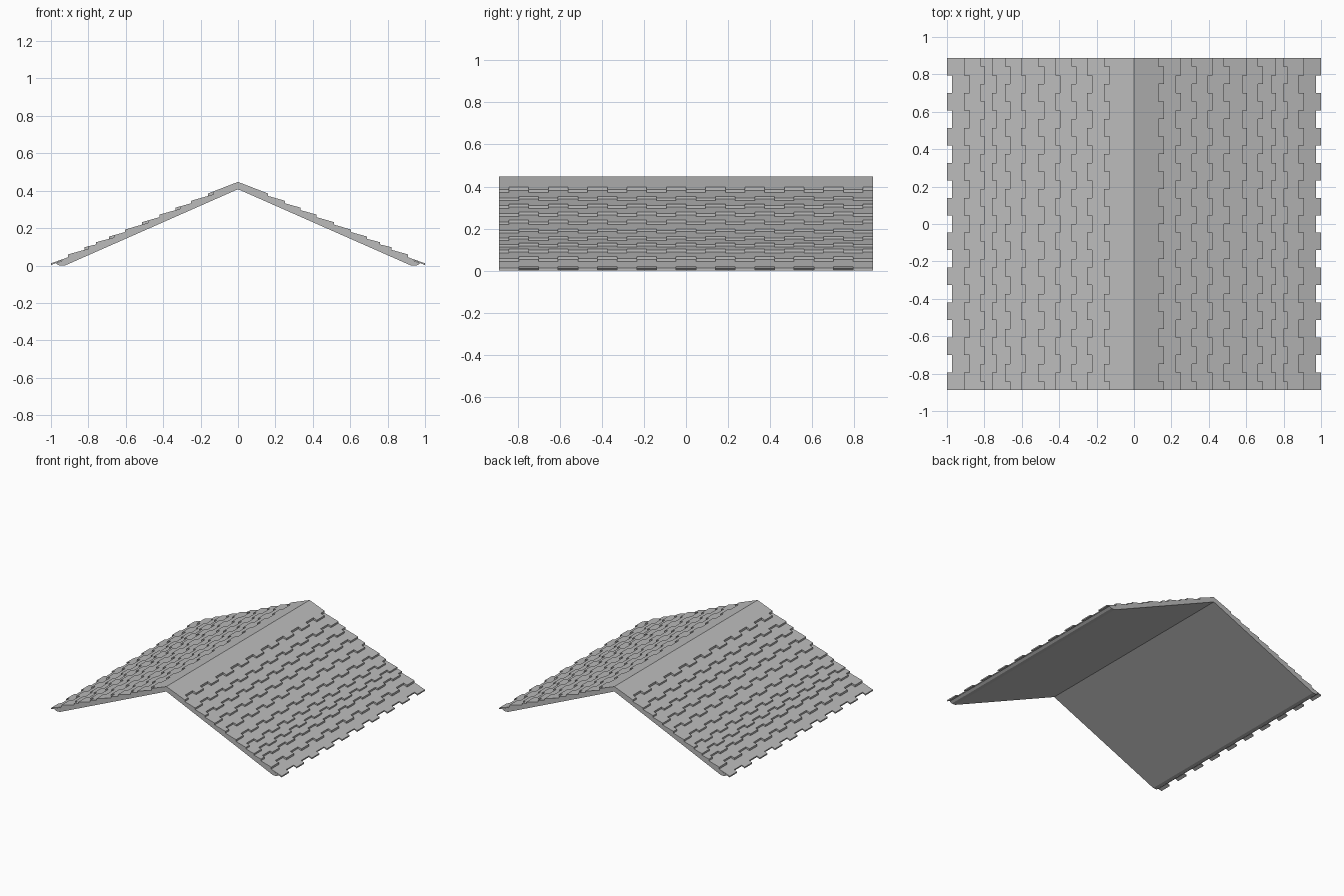
import bpy, bmesh, math
from mathutils import Matrix

if "Cube" in bpy.data.objects:
    bpy.data.objects.remove(bpy.data.objects["Cube"])

HALF_Y = 0.888          # half length of the roof
SLOPE, APEX = 0.435, 0.435
TAB = 2 * HALF_Y / 19   # width of one shingle tab
LIFT = 0.02             # rise of the lower shingle edge

grey = bpy.data.materials.new("shingle grey")
grey.diffuse_color = (0.5, 0.5, 0.5, 1)
grey.use_nodes = True
grey.node_tree.nodes["Principled BSDF"].inputs["Base Color"].default_value = grey.diffuse_color


def base(x):
    return APEX - SLOPE * x


def finish(bm, name):
    bmesh.ops.remove_doubles(bm, verts=bm.verts, dist=1e-5)
    bmesh.ops.recalc_face_normals(bm, faces=bm.faces)
    mesh = bpy.data.meshes.new(name)
    bm.to_mesh(mesh)
    bm.free()
    mesh.materials.append(grey)
    obj = bpy.data.objects.new(name, mesh)
    bpy.context.collection.objects.link(obj)
    return obj


def prism(bm, profile, y0, y1):
    """Closed x-z profile extruded along y."""
    a = [bm.verts.new((x, y0, z)) for x, z in profile]
    b = [bm.verts.new((x, y1, z)) for x, z in profile]
    n = len(profile)
    bm.faces.new(a)
    bm.faces.new(b[::-1])
    for i in range(n):
        j = (i + 1) % n
        bm.faces.new((a[i], b[i], b[j], a[j]))


# Folded roof deck
right = [(0.974, base(0.974)), (0.955, 0.0), (0.925, 0.0)]
bm = bmesh.new()
prism(bm, [(0, APEX)] + right + [(0, 0.408)]
      + [(-x, z) for x, z in reversed(right)], -HALF_Y, HALF_Y)
finish(bm, "roof_deck")


def shingle_row(name, top, edge, notch, start, ridge):
    """Wedge-shaped course with alternating long and short tabs."""
    bm = bmesh.new()
    cuts = [-HALF_Y]
    y = -HALF_Y + (start if start > 0 else TAB)
    while y < HALF_Y - 0.001:
        cuts.append(y)
        y += TAB
    cuts.append(HALF_Y)
    rise0 = 0.012 if ridge else 0.001
    lift = 0.012 if edge > 0.99 else LIFT

    def z_top(x):
        return base(x) + rise0 + (lift - rise0) * (x - top) / (edge - top)

    for i in range(len(cuts) - 1):
        x = edge if i % 2 == 0 else notch
        under = base(x) + (0.002 if edge > 0.99 else 0)
        prism(bm, [(top, base(top) - 0.001), (top, z_top(top)),
                   (x, z_top(x)), (x, under)], cuts[i], cuts[i + 1])
    # Drop the hidden walls shared by neighbouring tabs
    hidden = [f for f in bm.faces if abs(f.normal.y) > 0.9]
    bm.normal_update()
    return finish(bm, name)


# Courses from the ridge to the eave: long edge, short edge
courses = [(0.16, 0.13), (0.25, 0.225), (0.335, 0.31), (0.42, 0.395),
           (0.512, 0.482), (0.605, 0.58), (0.69, 0.662), (0.76, 0.735),
           (0.82, 0.80), (0.91, 0.88), (1.0, 0.974)]
previous = 0.0
for i, (edge, notch) in enumerate(courses):
    start = TAB / 2 if i % 2 == 0 and i < 10 else 0
    row = shingle_row(f"shingle_course_{i + 1}", previous, edge, notch, start, i == 0)
    twin = row.copy()
    twin.name = f"shingle_course_{i + 1}_opposite"
    twin.matrix_world = Matrix.Rotation(math.pi, 4, 'Z')
    bpy.context.collection.objects.link(twin)
    previous = notch - 0.01
